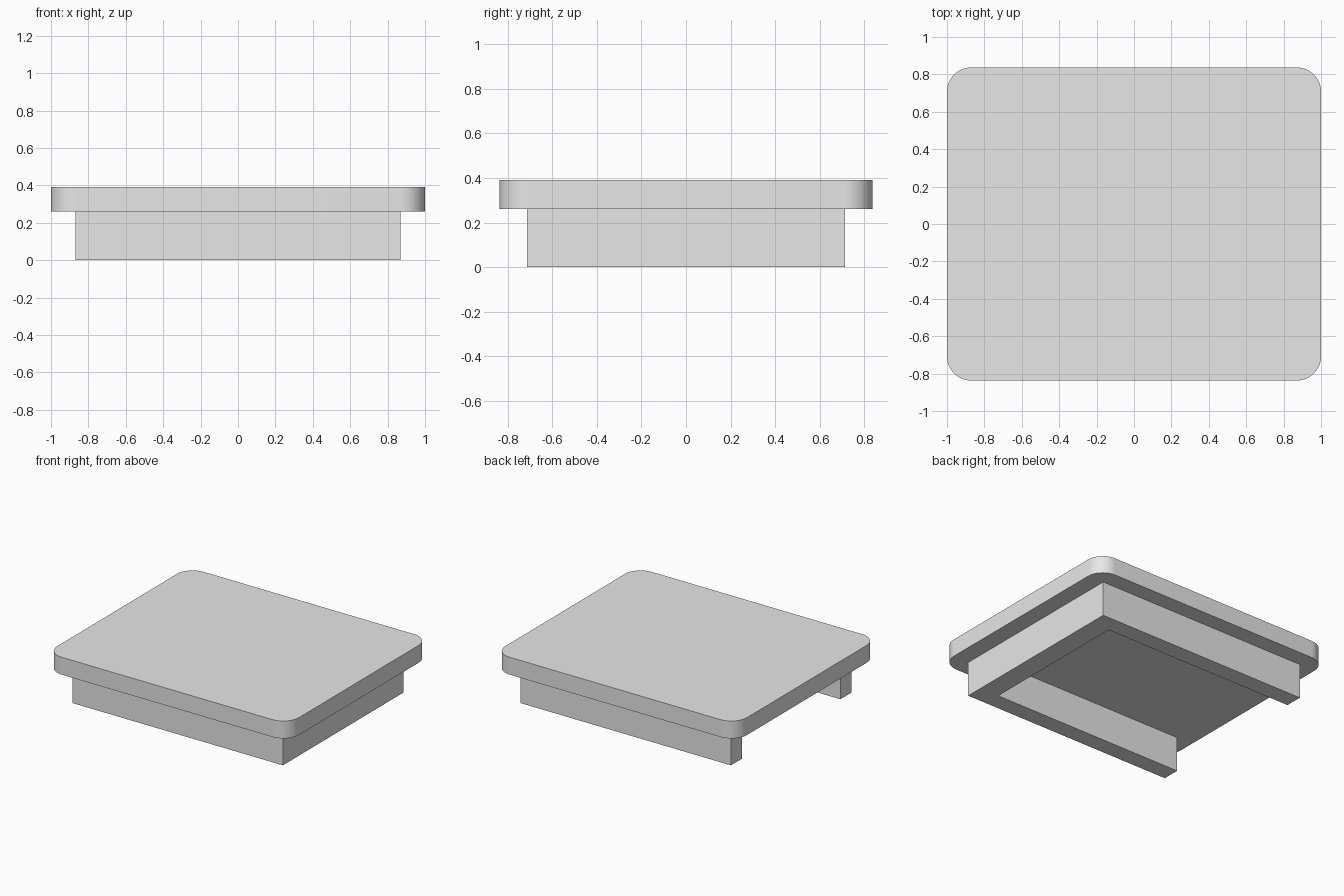
import bpy
import bmesh
from math import sin, cos, pi

cube = bpy.data.objects.get("Cube")
if cube:
    bpy.data.objects.remove(cube, do_unlink=True)

grey = bpy.data.materials.new("light grey")
grey.use_nodes = True
grey.diffuse_color = (0.8, 0.8, 0.8, 1)
grey.node_tree.nodes["Principled BSDF"].inputs["Base Color"].default_value = grey.diffuse_color


def prism(name, outline, bottom, top):
    """Extrude a counter-clockwise outline upwards into a solid."""
    bm = bmesh.new()
    base = bm.faces.new([bm.verts.new((x, y, bottom)) for x, y in outline])
    extruded = bmesh.ops.extrude_face_region(bm, geom=[base], use_keep_orig=True)
    verts = [v for v in extruded["geom"] if isinstance(v, bmesh.types.BMVert)]
    bmesh.ops.translate(bm, verts=verts, vec=(0, 0, top - bottom))
    bmesh.ops.recalc_face_normals(bm, faces=bm.faces)
    mesh = bpy.data.meshes.new(name)
    bm.to_mesh(mesh)
    bm.free()
    mesh.materials.append(grey)
    obj = bpy.data.objects.new(name, mesh)
    bpy.context.collection.objects.link(obj)
    return obj


def rounded_rectangle(half_x, half_y, radius, steps):
    points = []
    corners = [(1, 1), (-1, 1), (-1, -1), (1, -1)]
    for quarter, (sx, sy) in enumerate(corners):
        for i in range(steps + 1):
            a = (quarter + i / steps) * pi / 2
            points.append((sx * (half_x - radius) + radius * cos(a),
                           sy * (half_y - radius) + radius * sin(a)))
    return points


SLAB_BOTTOM, SLAB_TOP = 0.26, 0.39

# Rounded slab on top
slab = prism("top_slab", rounded_rectangle(1.0, 0.837, 0.13, 16), SLAB_BOTTOM, SLAB_TOP)
bpy.context.view_layer.objects.active = slab
slab.select_set(True)
bpy.ops.object.shade_smooth_by_angle()

# U-shaped wall below, open towards -x
X, Y = 0.87, 0.712
INNER_X, INNER_Y = X - 0.157, Y - 0.13
prism("u_shaped_wall",
      [(-X, -Y), (X, -Y), (X, Y), (-X, Y),
       (-X, INNER_Y), (INNER_X, INNER_Y), (INNER_X, -INNER_Y), (-X, -INNER_Y)],
      0, SLAB_BOTTOM)
